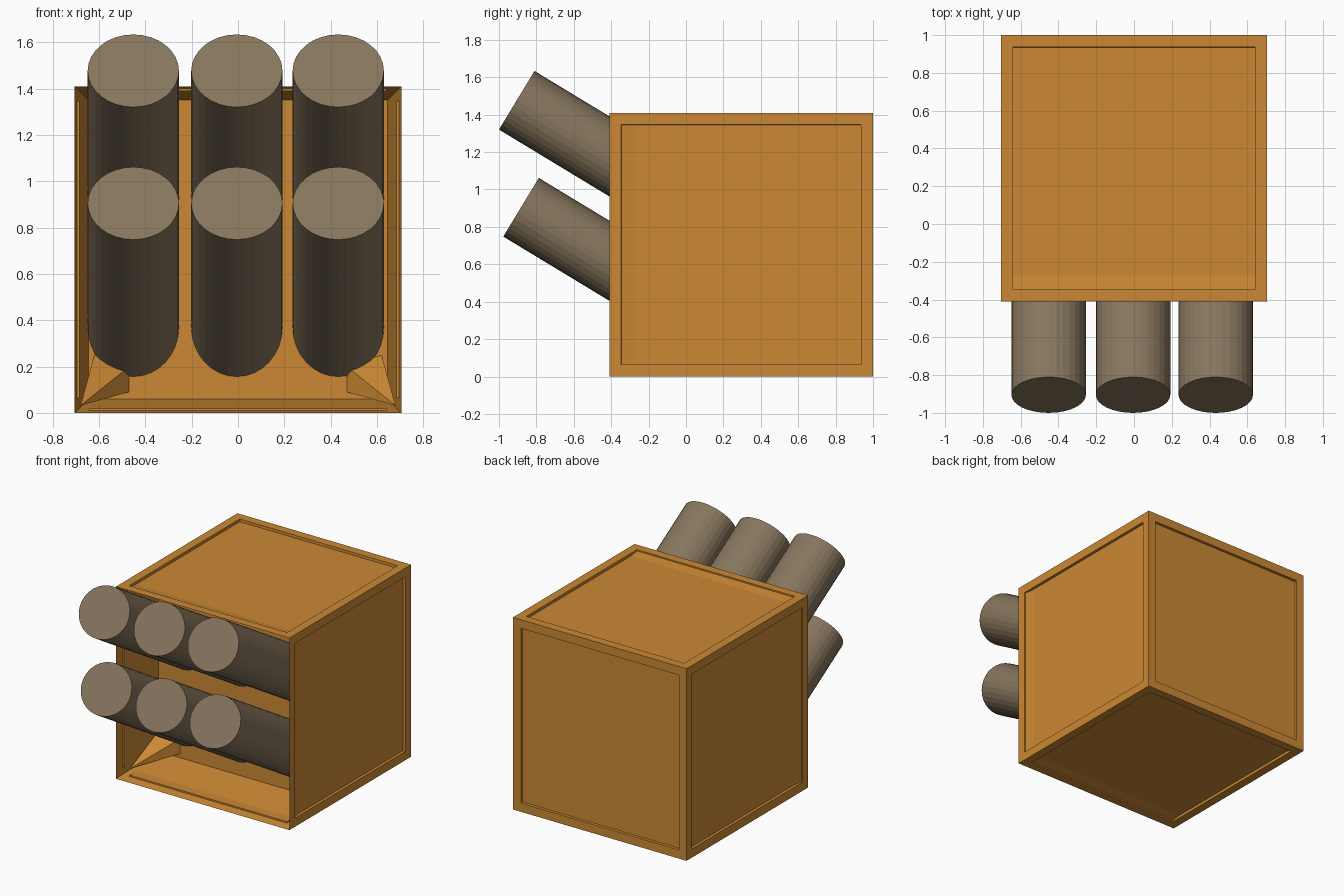
import bpy, bmesh, math
from mathutils import Vector, Matrix

if "Cube" in bpy.data.objects:
    bpy.data.objects.remove(bpy.data.objects["Cube"])

def material(name, rgb):
    m = bpy.data.materials.new(name)
    m.diffuse_color = (*rgb, 1)
    m.use_nodes = True
    m.node_tree.nodes["Principled BSDF"].inputs["Base Color"].default_value = m.diffuse_color
    return m

ORANGE = material("orange_paint", (0.60, 0.25, 0.035))
BROWN = material("tube_brown", (0.24, 0.18, 0.11))

def finish(bm, name, mat):
    me = bpy.data.meshes.new(name)
    bm.to_mesh(me)
    bm.free()
    ob = bpy.data.objects.new(name, me)
    bpy.context.collection.objects.link(ob)
    me.materials.append(mat)
    return ob

# Housing: cube with recessed panels and a tapering cavity in the front
S = 1.41
bm = bmesh.new()
bmesh.ops.create_cube(bm, size=S, matrix=Matrix.Translation((0, 0.295, S / 2)))
bm.normal_update()
front = [f for f in bm.faces if f.normal.y < -0.9]
panels = [f for f in bm.faces if f.normal.y > -0.9]
bmesh.ops.inset_individual(bm, faces=panels, thickness=0.09, depth=0)
bmesh.ops.inset_individual(bm, faces=panels, thickness=0.001, depth=-0.02)
bmesh.ops.inset_individual(bm, faces=front, thickness=0.085, depth=-0.41)
finish(bm, "launcher_housing", ORANGE)

# Gussets in the lower corners of the cavity
for side, sx in (("left", 1), ("right", -1)):
    bm = bmesh.new()
    for p in ((-0.68, -0.28, 0.032), (-0.47, 0, 0.09), (-0.47, 0, 0.2),
              (-0.62, 0, 0.25), (-0.625, 0, 0.085)):
        bm.verts.new((p[0] * sx, p[1], p[2]))
    bmesh.ops.convex_hull(bm, input=bm.verts)
    bmesh.ops.recalc_face_normals(bm, faces=bm.faces)
    finish(bm, side + "_gusset", ORANGE)

# Two rows of three tilted tubes
TILT = math.radians(31.2)
AXIS = Vector((0, math.cos(TILT), -math.sin(TILT)))
LENGTH = 1.25
for row, y, z in (("upper", -0.905, 1.477), ("lower", -0.882, 0.905)):
    for i, x in enumerate((-0.452, -0.005, 0.433)):
        bm = bmesh.new()
        centre = Vector((x, y, z)) + AXIS * LENGTH / 2
        mat = (Matrix.Translation(centre)
               @ Matrix.Rotation(math.radians(90) - TILT + math.radians(2 * 0), 4, 'X').inverted()
               @ Matrix.Diagonal((1, 0.93, 1, 1)))
        # rotate the local z axis onto the tube axis
        mat = (Matrix.Translation(centre)
               @ Matrix.Rotation(-math.pi / 2 - TILT, 4, 'X')
               @ Matrix.Diagonal((1, 0.93, 1, 1)))
        bmesh.ops.create_cone(bm, cap_ends=True, segments=32, radius1=0.197,
                              radius2=0.197, depth=LENGTH, matrix=mat)
        finish(bm, f"{row}_tube_{i + 1}", BROWN)
